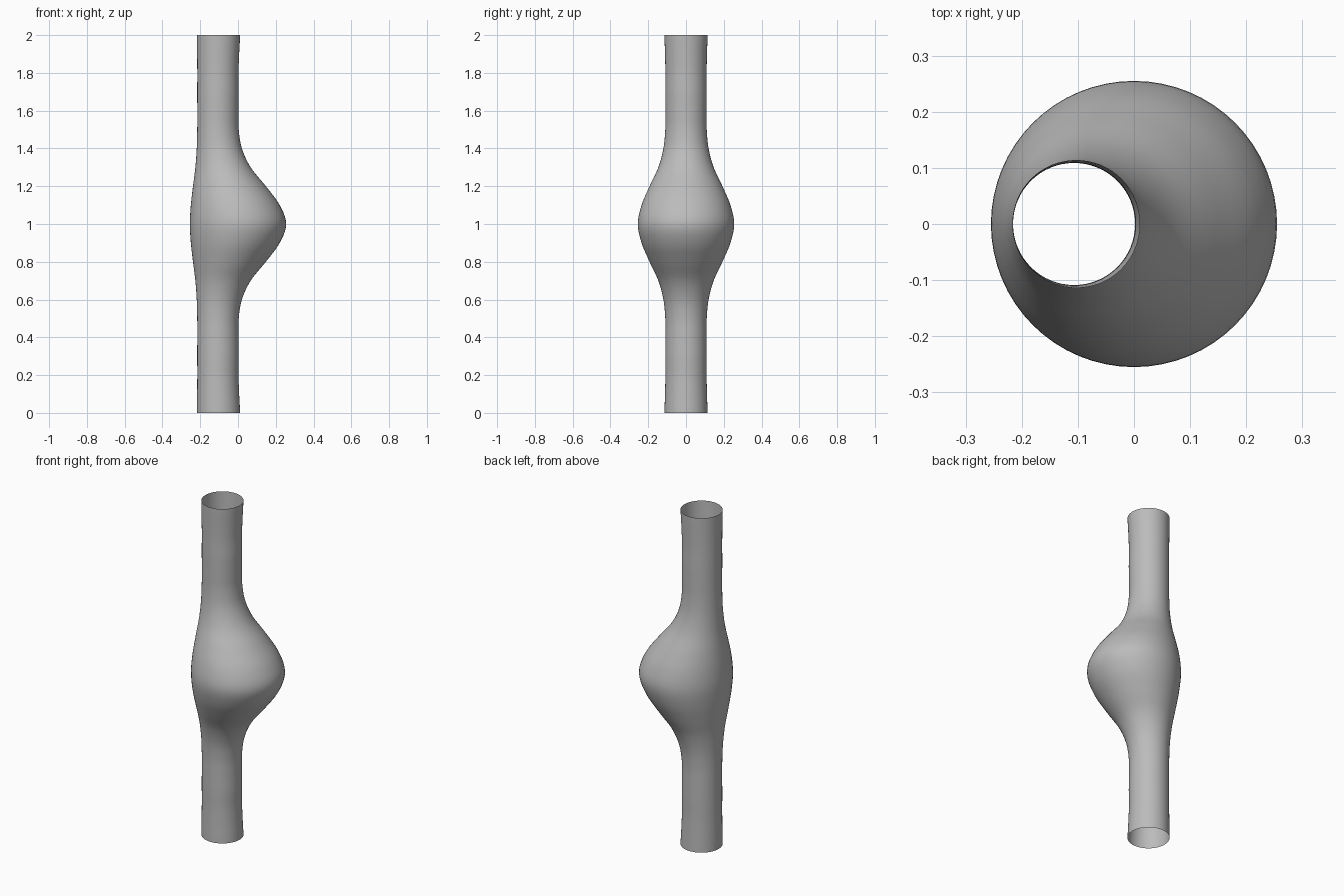
import bpy, bmesh, math

cube = bpy.data.objects.get("Cube")
if cube:
    bpy.data.objects.remove(cube, do_unlink=True)

# Swelling amount at even steps from the middle (1) to the tube end (0)
STEP = 0.1
SWELL = [1, 0.86, 0.56, 0.23, 0.04, -0.03, -0.035, -0.03, -0.035, -0.02, 0]
SIDES, ROWS = 64, 100


def swell(distance):
    """Smooth curve through the swelling samples, mirrored about the middle."""
    i = min(int(distance / STEP), len(SWELL) - 2)
    t = distance / STEP - i
    a, b, c, d = (SWELL[min(abs(k), len(SWELL) - 1)] for k in range(i - 1, i + 3))
    return b + t / 2 * (c - a + t * (2 * a - 5 * b + 4 * c - d
                                     + t * (3 * (b - c) + d - a)))


# Plain grey wall
grey = bpy.data.materials.new("vessel grey")
grey.use_nodes = True
colour = (0.5, 0.5, 0.5, 1)
grey.diffuse_color = colour
grey.node_tree.nodes["Principled BSDF"].inputs["Base Color"].default_value = colour

# Open tube with a bulge leaning to one side
bm = bmesh.new()
rings = []
for row in range(ROWS + 1):
    z = 2 * row / ROWS
    s = swell(abs(z - 1))
    centre, radius = -0.103 * (1 - s), 0.114 + 0.141 * s
    rings.append([bm.verts.new((centre + radius * math.cos(a), radius * math.sin(a), z))
                  for a in (math.tau * k / SIDES for k in range(SIDES))])
for low, high in zip(rings, rings[1:]):
    for k in range(SIDES):
        n = (k + 1) % SIDES
        bm.faces.new((low[k], low[n], high[n], high[k])).smooth = True

mesh = bpy.data.meshes.new("bulging_tube")
bm.to_mesh(mesh)
bm.free()
mesh.materials.append(grey)
tube = bpy.data.objects.new("bulging_tube", mesh)
bpy.context.collection.objects.link(tube)
